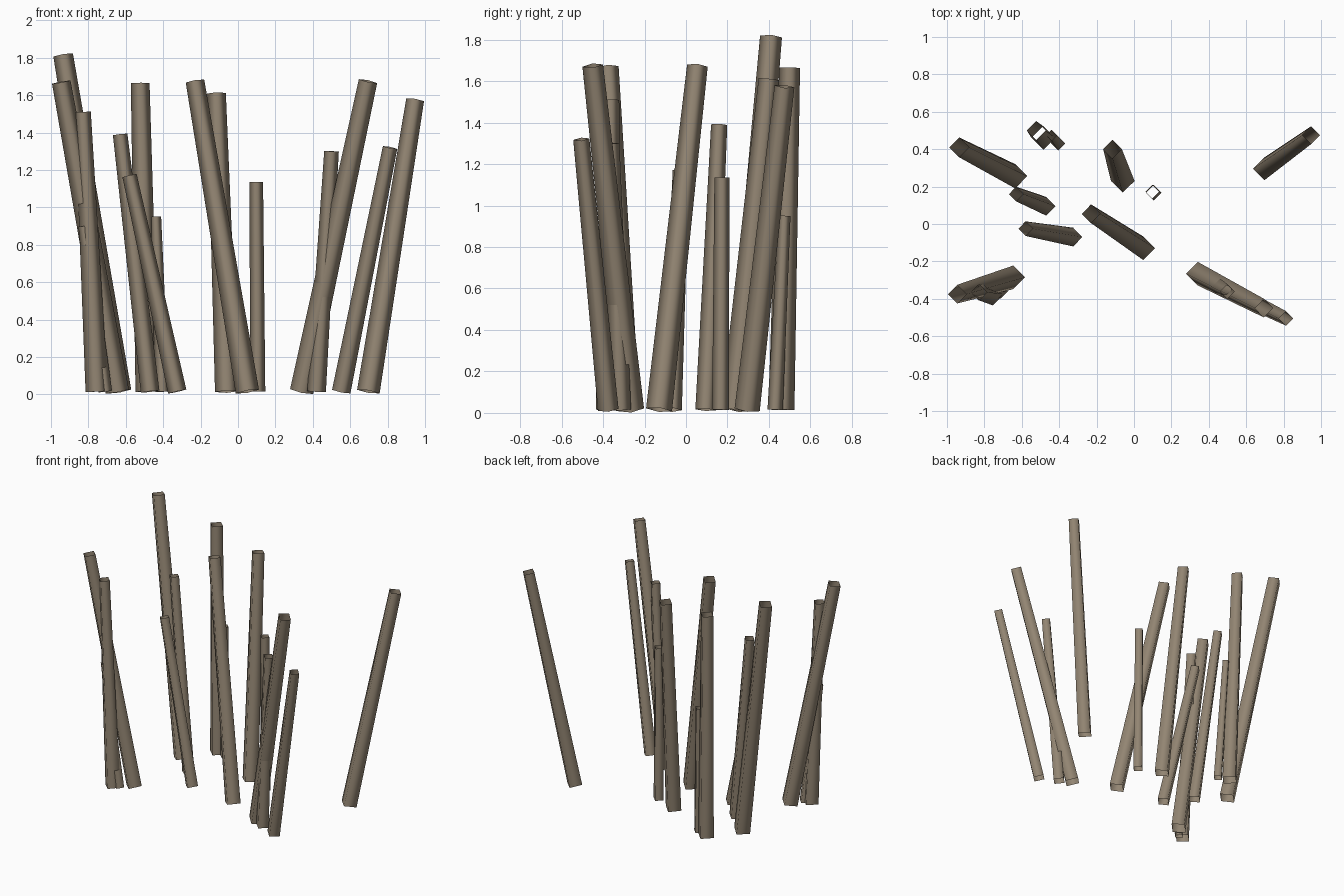
import bpy
from mathutils import Vector

cube = bpy.data.objects.get("Cube")
if cube:
    bpy.data.objects.remove(cube, do_unlink=True)

# Weathered wood
wood = bpy.data.materials.new("weathered_wood")
wood.use_nodes = True
colour = (0.29, 0.235, 0.17, 1)
wood.diffuse_color = colour
wood.node_tree.nodes["Principled BSDF"].inputs["Base Color"].default_value = colour

FOOT_Z = 0.015


def pole(name, foot, top, r_foot, r_top):
    """Open four-sided tapered stake leaning from foot (x, y) to top (x, y, z)."""
    a, b = Vector((*foot, FOOT_Z)), Vector(top)
    axis = b - a
    bpy.ops.mesh.primitive_cone_add(vertices=4, radius1=r_foot, radius2=r_top,
                                    depth=axis.length, end_fill_type='NOTHING',
                                    location=(a + b) / 2)
    ob = bpy.context.object
    ob.name = name
    ob.rotation_euler = Vector((0, 0, 1)).rotation_difference(axis).to_euler()
    ob.data.materials.append(wood)
    bpy.ops.object.shade_smooth()


# Thickness classes: foot radius, top radius
THICK, MEDIUM, THIN = (0.063, 0.05), (0.05, 0.039), (0.037, 0.029)

# Right-hand group
pole("right_front_tall_pole", (-0.645, -0.285), (-0.945, -0.375, 1.67), *THICK)
pole("right_front_upright_pole", (-0.755, -0.375), (-0.83, -0.365, 1.51), 0.06, 0.043)
pole("right_front_short_pole", (-0.71, -0.36), (-0.825, -0.375, 0.9), *THIN)
pole("right_back_tall_pole", (-0.635, 0.255), (-0.935, 0.41, 1.815), 0.065, 0.053)
pole("right_middle_pole", (-0.47, 0.095), (-0.63, 0.16, 1.39), *MEDIUM)
pole("right_leaning_pole", (-0.325, -0.07), (-0.58, -0.025, 1.17), *MEDIUM)
pole("back_tall_pole", (-0.485, 0.46), (-0.523, 0.5, 1.665), *THICK)
pole("back_short_pole", (-0.405, 0.43), (-0.44, 0.475, 0.95), *THIN)

# Centre group
pole("centre_leaning_pole", (0.05, -0.13), (-0.23, 0.055, 1.675), *THICK)
pole("centre_back_pole", (-0.06, 0.23), (-0.115, 0.4, 1.61), *THICK)
pole("centre_short_pole", (0.105, 0.167), (0.098, 0.173, 1.135), 0.041, 0.036)

# Left-hand group
pole("left_front_tall_pole", (0.34, -0.265), (0.695, -0.45, 1.675), *THICK)
pole("left_front_upright_pole", (0.42, -0.315), (0.5, -0.36, 1.3), *MEDIUM)
pole("left_front_outer_pole", (0.552, -0.375), (0.813, -0.505, 1.32), *MEDIUM)
pole("left_back_pole", (0.697, 0.295), (0.947, 0.475, 1.575), 0.061, 0.048)
